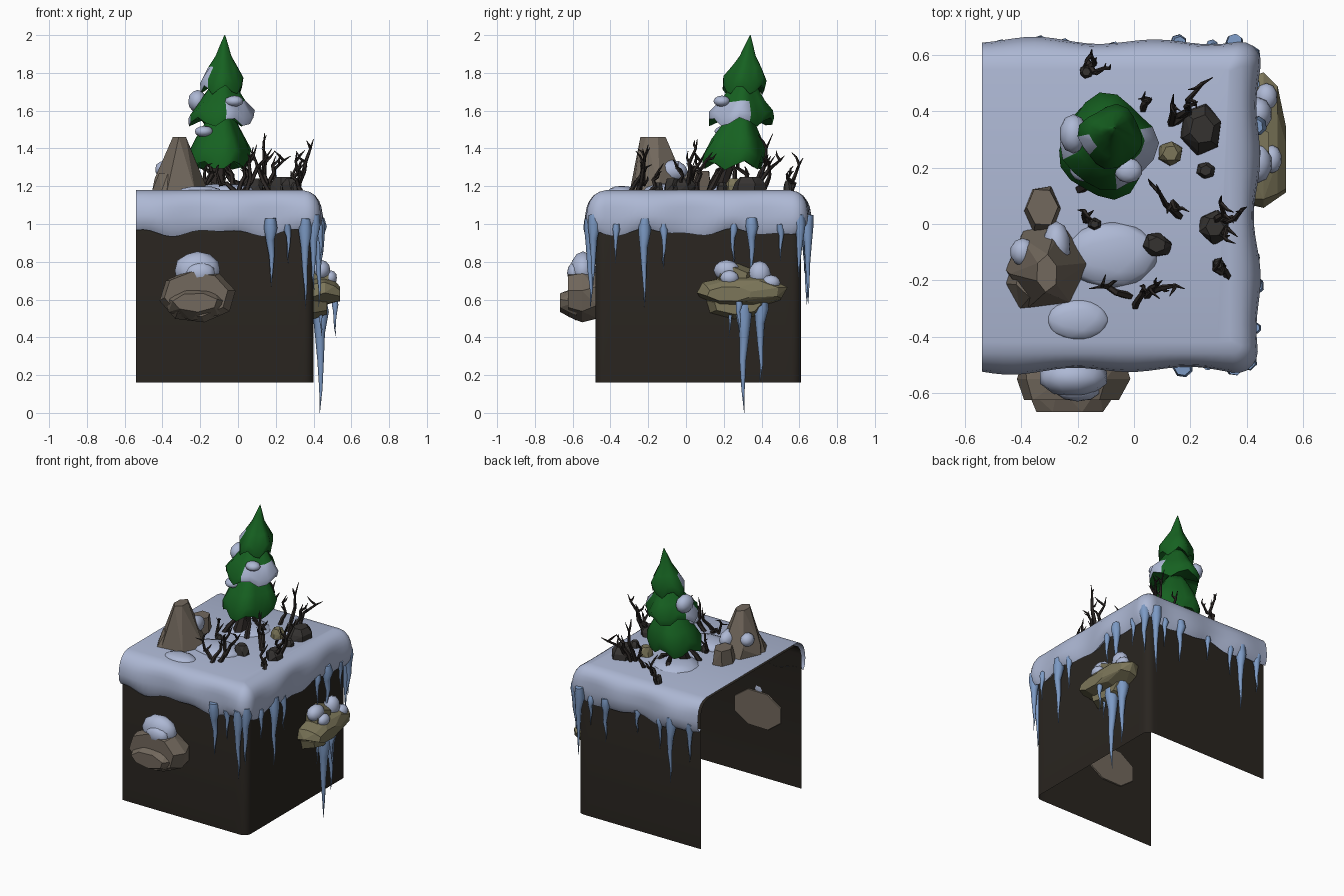
import bpy, bmesh, math, random
from mathutils import Vector

if "Cube" in bpy.data.objects:
    bpy.data.objects.remove(bpy.data.objects["Cube"])
random.seed(4)
sin, cos, pi = math.sin, math.cos, math.pi

def mat(name, *c):
    m = bpy.data.materials.new(name)
    m.diffuse_color = (*c, 1)
    m.use_nodes = True
    m.node_tree.nodes["Principled BSDF"].inputs["Base Color"].default_value = m.diffuse_color
    return m

EARTH = mat("earth", .022, .018, .014)
SNOW = mat("snow", .42, .48, .66)
ICE = mat("ice", .2, .32, .55)
GREEN = mat("needles", .008, .12, .015)
STONE = mat("stone", .17, .14, .11)
OLIVE = mat("olive_stone", .2, .18, .1)
DARK = mat("dark_stone", .035, .032, .03)
WOOD = mat("wood", .025, .02, .018)

def finish(name, bm, m, smooth=0, m2=None):
    me = bpy.data.meshes.new(name)
    bm.to_mesh(me)
    bm.free()
    ob = bpy.data.objects.new(name, me)
    bpy.context.collection.objects.link(ob)
    me.materials.append(m)
    if m2:
        me.materials.append(m2)
    if smooth:
        bpy.ops.object.select_all(action='DESELECT')
        ob.select_set(True)
        bpy.context.view_layer.objects.active = ob
        bpy.ops.object.shade_smooth_by_angle(angle=math.radians(smooth))
    return ob

# U-shaped plan line (open at the left), offset outward by d
def u_path(d):
    r = max(.05 + d, .008)
    x, y0, y1 = .40 + d, -.48 - d, .61 + d
    pts = [((-.54 + (x - r + .54) * i / 24, y0), (0, -1)) for i in range(24)]
    for cy, a0 in ((y0 + r, -pi / 2), (y1 - r, 0)):
        for i in range(7):
            a = a0 + pi / 2 * i / 6
            pts.append(((x - r + r * cos(a), cy + r * sin(a)), (cos(a), sin(a))))
        if a0:
            pts += [((x, y0 + r + (y1 - y0 - 2 * r) * i / 28), (1, 0)) for i in range(1, 28)]
    return pts + [((x - r - (x - r + .54) * i / 24, y1), (0, 1)) for i in range(1, 25)]

# rows: offset, height, sideways wobble, vertical wobble
def u_shell(name, rows, m):
    bm = bmesh.new()
    prev = None
    for d, z, wob, dz in rows:
        ring = []
        for i, ((x, y), (nx, ny)) in enumerate(u_path(d)):
            w = wob * (sin(i * .55) + .5 * sin(i * .23 + 1))
            h = dz * (sin(i * .5 + 2) + .6 * sin(i * .93))
            ring.append(bm.verts.new((max(x + nx * w, -.54), y + ny * w, z + h)))
        if prev:
            for i in range(len(ring) - 1):
                bm.faces.new((prev[i], prev[i + 1], ring[i + 1], ring[i]))
        prev = ring
    bm.faces.new(prev)
    return finish(name, bm, m, 50)

u_shell("cliff", [(0, .16, 0, 0), (0, 1.08, 0, 0), (-.012, 1.12, 0, 0),
                  (-.035, 1.15, 0, 0), (-.08, 1.165, 0, 0)], EARTH)
u_shell("snow_cap", [(-.005, .975, 0, .014), (.02, .955, .004, .014), (.036, .985, .008, .012),
                     (.04, 1.04, .01, .004), (.034, 1.09, .008, 0), (.026, 1.12, .005, 0),
                     (.008, 1.15, .002, 0), (-.02, 1.17, 0, 0), (-.06, 1.18, 0, 0)], SNOW)

# tapered tube along points, closed at both ends
def tube(bm, pts, radii, n=5):
    pts = [Vector(p) for p in pts]
    rings = []
    for i, p in enumerate(pts):
        t = (pts[min(i + 1, len(pts) - 1)] - pts[max(i - 1, 0)]).normalized()
        u = t.cross(Vector((.35, .9, .12))).normalized()
        v = t.cross(u)
        rings.append([bm.verts.new(p + radii[i] * (u * cos(2 * pi * k / n) + v * sin(2 * pi * k / n)))
                      for k in range(n)])
    for a, b in zip(rings, rings[1:]):
        for k in range(n):
            bm.faces.new((a[k], a[(k + 1) % n], b[(k + 1) % n], b[k]))
    bm.faces.new(rings[0][::-1])
    bm.faces.new(rings[-1])

# icicles: x, y, top, tip, radius
def icicles(name, items):
    bm = bmesh.new()
    for x, y, z0, z1, r in items:
        prof = ((0, .8), (.14, 1), (.32, .62), (.55, .4), (.8, .2), (1, .02))
        pts = [(x + random.uniform(-.005, .005), y + random.uniform(-.005, .005), z0 + (z1 - z0) * t)
               for t, _ in prof]
        tube(bm, pts, [r * s for _, s in prof], 7)
    finish(name, bm, ICE, 60)

icicles("front_icicles", [(.175, -.505, 1.03, .67, .037), (.265, -.5, 1.0, .79, .02),
                          (.355, -.505, 1.03, .55, .036), (.40, -.49, 1.05, .65, .035)])
icicles("right_icicles", [(.435, -.37, 1.0, .79, .02), (.43, -.22, 1.03, .56, .035), (.43, -.12, 1.0, .76, .022),
                          (.43, .25, 1.0, .77, .02), (.435, .35, 1.03, .72, .035), (.43, .5, 1.0, .8, .02),
                          (.42, .6, 1.05, .72, .035)])
icicles("back_icicles", [(.36, .645, 1.05, .58, .034), (.28, .63, 1.0, .8, .022), (.16, .64, 1.02, .72, .03),
                         (-.07, .63, 1.0, .83, .02), (-.25, .635, 1.0, .78, .022),
                         (-.33, .64, 1.03, .57, .035), (-.47, .63, 1.02, .74, .028)])
icicles("ledge_icicles", [(.435, .305, .62, 0, .045), (.43, .395, .62, .16, .04),
                          (.515, .28, .6, .4, .018), (.44, .23, .6, .4, .018)])

# faceted rock: hull of polygon levels (position on axis, centre a, b, radius a, b)
def rock(name, axis, levels, m, n=7, jit=.08):
    bm = bmesh.new()
    for h, ca, cb, ra, rb in levels:
        off = random.uniform(0, .5)
        for k in range(n):
            a = 2 * pi * k / n + off
            s = 1 + random.uniform(-jit, jit)
            p, q = ca + ra * s * cos(a), cb + rb * s * sin(a)
            bm.verts.new({'x': (h, p, q), 'y': (p, h, q), 'z': (p, q, h)}[axis])
    res = bmesh.ops.convex_hull(bm, input=bm.verts[:])
    bmesh.ops.delete(bm, geom=list({e for e in res['geom_interior'] if isinstance(e, bmesh.types.BMVert)}),
                     context='VERTS')
    bmesh.ops.dissolve_limit(bm, angle_limit=.12, verts=bm.verts[:], edges=bm.edges[:])
    finish(name, bm, m)

# smooth snow lumps: centre and radii
def blobs(name, items, m=SNOW):
    bm = bmesh.new()
    for x, y, z, a, b, c in items:
        vs = bmesh.ops.create_icosphere(bm, subdivisions=2, radius=1)['verts']
        for v in vs:
            v.co = Vector((x + v.co.x * a, y + v.co.y * b, z + v.co.z * c))
    finish(name, bm, m, 60)

# rock set in the front wall
rock("front_wall_rock", 'y', [(-.472, -.215, .62, .19, .13), (-.55, -.215, .62, .205, .145),
                              (-.625, -.22, .63, .17, .12)], STONE, 8, .02)
rock("front_wall_rock_nose", 'y', [(-.58, -.22, .58, .17, .09), (-.667, -.225, .585, .12, .05)], STONE, 7, .03)
blobs("front_rock_snow", [(-.215, -.545, .755, .125, .07, .1), (-.2, -.59, .74, .08, .04, .06)])

# ledge on the right wall
rock("right_ledge", 'x', [(.395, .29, .64, .23, .09), (.46, .295, .65, .25, .075),
                          (.51, .29, .645, .21, .06), (.54, .23, .63, .12, .04)], OLIVE, 8, .03)
rock("right_ledge_underside", 'x', [(.395, .27, .57, .17, .075), (.47, .27, .57, .13, .05)], OLIVE, 7, .04)
rock("right_ledge_knob", 'x', [(.395, .27, .72, .12, .07), (.48, .25, .72, .08, .05)], OLIVE, 6, .04)
blobs("right_ledge_snow", [(.44, .215, .755, .05, .07, .055), (.44, .39, .735, .05, .06, .07),
                           (.49, .23, .715, .035, .05, .04), (.47, .45, .69, .04, .05, .04)])

# leaning boulder with side block
rock("leaning_boulder", 'z', [(1.17, -.31, -.15, .15, .16), (1.24, -.32, -.15, .125, .14),
                              (1.46, -.31, -.175, .04, .065)], STONE, 6, .04)
rock("boulder_foot", 'z', [(1.17, -.37, -.2, .09, .11), (1.27, -.36, -.19, .06, .07)], STONE, 6, .04)
rock("side_block", 'z', [(1.17, -.325, .05, .065, .09), (1.28, -.325, .06, .055, .07)], STONE, 6, .06)
blobs("boulder_snow", [(-.275, -.08, 1.28, .05, .09, .06), (-.395, -.1, 1.29, .045, .05, .045)])
blobs("snow_mounds", [(-.08, -.11, 1.175, .17, .12, .04), (-.2, -.34, 1.172, .115, .075, .03),
                      (-.1, .25, 1.175, .15, .14, .035)])

# loose stones: x, y, radius x, radius y, height
for i, (x, y, a, b, h) in enumerate([(.24, .335, .075, .09, .07), (.13, .25, .045, .045, .06),
                                     (.255, .19, .035, .03, .04), (.08, -.075, .055, .045, .06),
                                     (.285, -.01, .055, .06, .06), (-.14, 0, .025, .022, .04),
                                     (.30, -.145, .022, .025, .04), (-.17, .54, .025, .025, .05)]):
    rock("loose_stone_%d" % i, 'z', [(1.17, x, y, a, b), (1.18 + h * .5, x, y, a * .95, b * .95),
                                     (1.18 + h, x, y, a * .6, b * .6)], OLIVE if i == 1 else DARK, 6, .1)

# bare shrubs: stems from (x, y) to (x, y, z) with short side shoots
def shrub(name, stems, r=.014):
    bm = bmesh.new()
    j = lambda s: Vector([random.uniform(-s, s) for _ in range(3)])
    for bx, by, tx, ty, tz in stems:
        b, t = Vector((bx, by, 1.16)), Vector((tx, ty, tz))
        pts = [b, b.lerp(t, .35) + j(.018), b.lerp(t, .55) + j(.025), b.lerp(t, .8) + j(.018), t]
        tube(bm, pts, [r, r * .9, r * .75, r * .5, r * .12])
        for k in (2, 3):
            e = pts[k] + Vector((random.uniform(-.05, .05), random.uniform(-.05, .05), random.uniform(.03, .07)))
            tube(bm, [pts[k], pts[k].lerp(e, .5) + j(.01), e], [r * .6, r * .45, r * .1])
    finish(name, bm, WOOD)

shrub("east_shrub", [(.30, 0, .40, .06, 1.45), (.28, -.02, .31, .1, 1.38), (.29, 0, .34, -.04, 1.33)])
shrub("north_shrub", [(.13, .35, .28, .52, 1.36), (.13, .35, .14, .46, 1.48), (.15, .38, .2, .42, 1.36)])
shrub("centre_shrub", [(.17, .02, .08, .14, 1.38), (.14, .06, .16, .05, 1.36)])
shrub("front_shrub", [(.02, -.25, .18, -.23, 1.40), (0, -.26, -.16, -.23, 1.28),
                      (.04, -.26, .1, -.2, 1.42), (0, -.3, .02, -.22, 1.3)])
shrub("back_shrub", [(-.17, .55, -.1, .57, 1.28), (-.16, .54, -.15, .62, 1.35)])
shrub("side_twigs", [(-.15, .01, -.2, .05, 1.3), (.34, -.2, .28, -.13, 1.28), (.03, .4, .04, .47, 1.36)])
shrub("tree_roots", [(-.2, .12, -.12, .2, 1.32), (-.02, .12, -.08, .2, 1.32),
                     (.02, .28, -.06, .25, 1.32), (-.1, .36, -.1, .27, 1.32)], .018)

# fir trunk
bm = bmesh.new()
tube(bm, [(-.11, .17, 1.16), (-.105, .2, 1.25), (-.1, .25, 1.4)], [.05, .036, .04], 7)
finish("tree_trunk", bm, WOOD, 50)

# fir tiers: lobed rings (height, radius) leaning backward
def tier(name, rows, phase, snowy):
    bm = bmesh.new()
    n, rings = 18, []
    for i, (z, r) in enumerate(rows):
        f = (z - 1.28) / .72
        cx, cy = -.105 + .035 * f, .25 + .09 * f
        lip = .025 if i in (1, 2) else .005
        ring = []
        for k in range(n):
            a = 2 * pi * k / n
            w = 1 + .07 * sin(4 * a + phase) + .04 * sin(3 * a + 2 * phase)
            ring.append(bm.verts.new((cx + r * w * cos(a), cy + r * w * sin(a),
                                      z + lip * sin(5 * a + phase) * (r > .05))))
        rings.append(ring)
    for i, (a, b) in enumerate(zip(rings, rings[1:])):
        for k in range(n):
            f = bm.faces.new((a[k], a[(k + 1) % n], b[(k + 1) % n], b[k]))
            f.material_index = int(i in (1, 2) and k in snowy)
    bm.faces.new(rings[0][::-1])
    bm.faces.new(rings[-1])
    finish(name, bm, GREEN, 70, SNOW)

tier("lower_tier", [(1.35, .07), (1.31, .155), (1.37, .165), (1.45, .13), (1.53, .085), (1.58, .05)], 0, ())
tier("middle_tier", [(1.57, .06), (1.54, .16), (1.58, .165), (1.65, .115), (1.72, .07), (1.76, .04)], 1.3,
     (14, 15, 16, 17, 0, 8, 9))
tier("top_tier", [(1.75, .04), (1.71, .105), (1.76, .11), (1.83, .075), (1.89, .04), (1.95, .02), (2.0, .002)],
     2.5, (9, 10))
blobs("tree_snow", [(-.215, .32, 1.65, .05, .07, .06), (-.02, .19, 1.65, .05, .045, .03),
                    (-.18, .2, 1.49, .05, .05, .03)])
